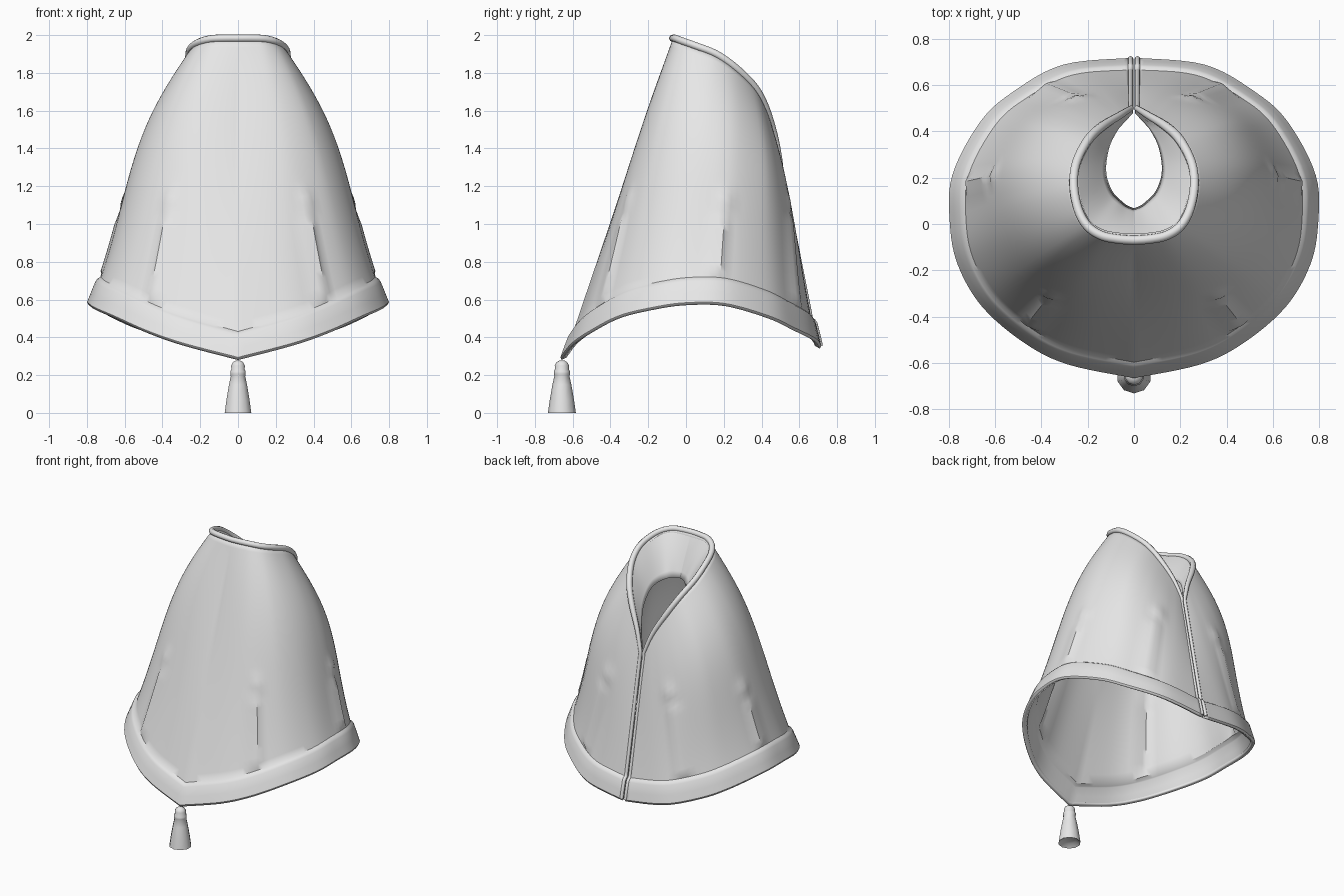
import bpy, math
from mathutils import Vector

default_cube = bpy.data.objects.get("Cube")
if default_cube:
    bpy.data.objects.remove(default_cube, do_unlink=True)

cloth = bpy.data.materials.new("pale grey cloth")
cloth.use_nodes = True
cloth.diffuse_color = (0.8, 0.8, 0.8, 1)
cloth.node_tree.nodes["Principled BSDF"].inputs["Base Color"].default_value = (0.8, 0.8, 0.8, 1)

# Guide lines for the left half, running from the back slit to the centre front
HEM = [(.012, .72, .34), (.31, .69, .38), (.53, .57, .44), (.67, .44, .5), (.79, .21, .565),
       (.8, 0, .57), (.765, -.18, .545), (.66, -.36, .5), (.48, -.515, .42),
       (.29, -.61, .355), (0, -.67, .28)]
RIM = [(.012, .5, 1.33), (.06, .47, 1.47), (.14, .42, 1.62), (.2, .36, 1.73), (.25, .26, 1.83),
       (.26, .16, 1.9), (.24, .06, 1.94), (.2, -.01, 1.965), (.14, -.05, 1.98),
       (.07, -.065, 1.983), (0, -.07, 1.983)]
LINING = [(.012, .48, 1.3), (.05, .44, 1.38), (.08, .4, 1.48), (.11, .34, 1.56), (.125, .27, 1.62),
          (.125, .21, 1.66), (.11, .16, 1.68), (.09, .125, 1.69), (.065, .1, 1.7),
          (.035, .075, 1.7), (0, .06, 1.7)]
BULGE = [0, .02, .06, .085, .085, .08, .07, .06, .04, .02, 0]
DARTS = (9, 25, 47)      # columns that carry a stitched fold
SUB = 6                  # columns between two guide points
COLS = SUB * (len(HEM) - 1) + 1


def along(points, column):
    """Smooth interpolation through guide points."""
    i, f = divmod(column, SUB)
    f /= SUB
    last = len(points) - 1
    a, b, c, d = (Vector(points[max(0, min(last, i + k))]) for k in (-1, 0, 1, 2))
    return b + f * (c - a) / 2 + f * f * (a - 2.5 * b + 2 * c - d / 2) \
        + f ** 3 * (1.5 * (b - c) + (d - a) / 2)


def bulge_at(column):
    i = min(column // SUB, len(BULGE) - 2)
    f = column / SUB - i
    return BULGE[i] * (1 - f) + BULGE[i + 1] * f


def fold_height(column, z):
    """Height of the stitched folds above the plain cloth."""
    height = 0
    for dart in DARTS:
        side = column - dart
        ridge = {0: .018, 1: .011, 2: .005}.get(side, 0)
        height += ridge * max(0, min(1, (1.06 - z) / .04))
        if abs(side) < 2:
            height += .016 * (1 - abs(side) / 2) * math.exp(-((z - 1.12) / .05) ** 2)
    return height


def finish(obj, angle=40):
    obj.data.materials.append(cloth)
    bpy.ops.object.select_all(action="DESELECT")
    obj.select_set(True)
    bpy.context.view_layer.objects.active = obj
    bpy.ops.object.shade_smooth_by_angle(angle=math.radians(angle))


def make_object(name, verts, faces):
    mesh = bpy.data.meshes.new(name)
    mesh.from_pydata(verts, [], faces)
    obj = bpy.data.objects.new(name, mesh)
    bpy.context.collection.objects.link(obj)
    finish(obj)
    return obj


def cloth_sheet(name, columns, thickness):
    """Mirrored, thickened sheet from a list of equal columns of points."""
    rows = len(columns[0])
    verts = [p for column in columns for p in column]
    faces = [(i * rows + j, i * rows + j + 1, (i + 1) * rows + j + 1, (i + 1) * rows + j)
             for i in range(len(columns) - 1) for j in range(rows - 1)]
    obj = make_object(name, verts, faces)
    mirror = obj.modifiers.new("Mirror", "MIRROR")
    mirror.use_clip = True
    solid = obj.modifiers.new("Solidify", "SOLIDIFY")
    solid.thickness = thickness
    solid.offset = -1
    return obj


def cape_column(column):
    hem, rim = along(HEM, column), along(RIM, column)
    length = (rim - hem).length
    outward = Vector((hem.x, hem.y - .1, 0)).normalized()
    if column == 0:
        outward = Vector((0, 1, 0))
    if column == COLS - 1:
        outward = Vector((0, -1, 0))
    # Raised hem band first, then the plain cloth up to the neck
    band = [(0, -.012), (.015, 0), (.07, 0), (.135, -.002), (.15, -.008), (.16, -.02)]
    rows = [(d / length, lift) for d, lift in band]
    start, count = rows[-1][0], 32
    for k in range(1, count + 1):
        f = k / count
        rows.append((start + (1 - start) * f, -.02 * (1 - f)))
    points = []
    for t, lift in rows:
        p = hem.lerp(rim, t)
        lift += bulge_at(column) * math.sin(math.pi * t ** 1.8)
        if t > start:
            lift += fold_height(column, p.z)
        points.append(p + outward * lift)
    return points


# Cape body
cape = [cape_column(c) for c in range(COLS)]
cloth_sheet("cape_body", cape, .03)

# Turned-in collar lining
lining = []
for c in range(COLS):
    rim, inner = along(RIM, c), along(LINING, c)
    steps = [k / 8 for k in range(9)]
    lining.append([inner.lerp(rim, t) + Vector((0, 0, .04 * math.sin(math.pi * t) * (inner - rim).length))
                   for t in steps])
cloth_sheet("collar_lining", lining, .008)


# Rounded edge that runs up the slit, around the neck and down again
def rounded_edge(name, half, closed_front):
    path = [(p, r) for p, r in half]
    path += [(Vector((-p.x, p.y, p.z)), r) for p, r in reversed(half[:-1])]
    curve = bpy.data.curves.new(name, "CURVE")
    curve.dimensions = "3D"
    curve.bevel_depth = 1
    curve.bevel_resolution = 2
    curve.use_fill_caps = True
    spline = curve.splines.new("POLY")
    spline.points.add(len(path) - 1)
    for point, (p, r) in zip(spline.points, path):
        point.co = (*p, 1)
        point.radius = r
    spline.use_smooth = True
    obj = bpy.data.objects.new(name, curve)
    bpy.context.collection.objects.link(obj)
    curve.materials.append(cloth)


edge = [(p + Vector((.003, -.004, 0)), .012) for p in cape[0][1:-1]]
for c in range(COLS):
    edge.append((cape[c][-1], .012 + .008 * min(1, c / (2 * SUB))))
rounded_edge("neck_and_slit_edge", edge, True)


# Tassel hanging from the front point
def lathe(name, profile, sides, centre):
    verts, faces = [], []
    for r, z in profile:
        for k in range(sides):
            a = math.tau * (k + .5) / sides
            verts.append(centre + Vector((r * math.cos(a), r * math.sin(a), z)))
    for j in range(len(profile) - 1):
        for k in range(sides):
            n = (k + 1) % sides
            faces.append((j * sides + k, j * sides + n, (j + 1) * sides + n, (j + 1) * sides + k))
    faces.append(tuple(reversed(range(sides))))
    top = (len(profile) - 1) * sides
    faces.append(tuple(range(top, top + sides)))
    return make_object(name, verts, faces)


lathe("tassel", [(.045, .02), (.074, 0), (.064, .07), (.05, .15), (.04, .195), (.043, .205),
                 (.043, .22), (.037, .23), (.038, .25), (.03, .267), (.012, .278)],
      10, Vector((0, -.657, 0)))
